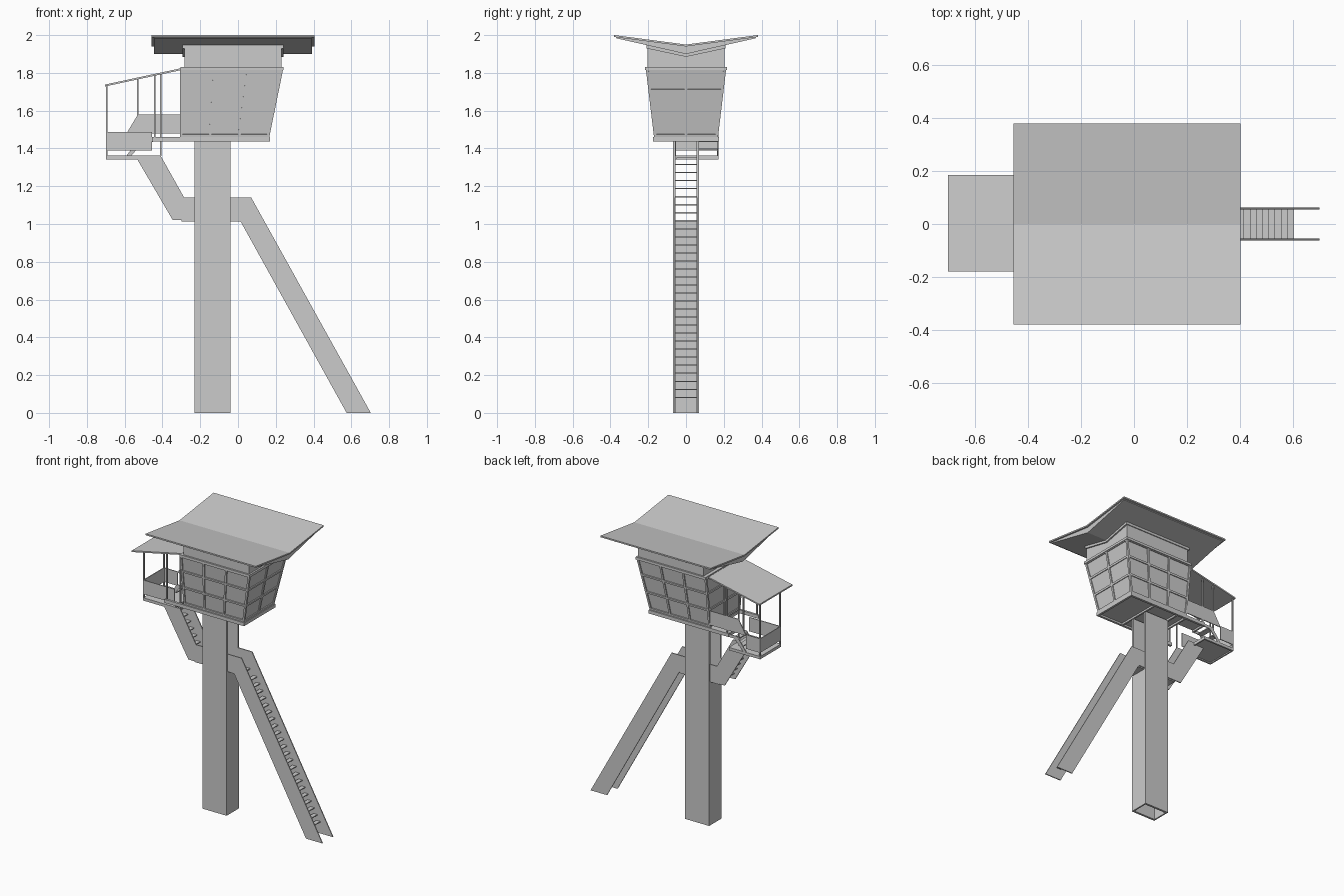
import bpy, bmesh
from mathutils import Vector


def make(name, verts, faces):
    me = bpy.data.meshes.new(name)
    me.from_pydata([tuple(v) for v in verts], [], faces)
    bm = bmesh.new()
    bm.from_mesh(me)
    bmesh.ops.recalc_face_normals(bm, faces=bm.faces)
    bm.to_mesh(me)
    bm.free()
    ob = bpy.data.objects.new(name, me)
    bpy.context.collection.objects.link(ob)
    return ob


def loft(name, a, b):
    n = len(a)
    faces = [tuple(range(n)), tuple(range(n, 2 * n))]
    faces += [(i, (i + 1) % n, n + (i + 1) % n, n + i) for i in range(n)]
    return make(name, a + b, faces)


def prism_y(name, prof, y0, y1):
    return loft(name, [(x, y0, z) for x, z in prof], [(x, y1, z) for x, z in prof])


def prism_x(name, prof, x0, x1):
    return loft(name, [(x0, y, z) for y, z in prof], [(x1, y, z) for y, z in prof])


def box(name, x0, x1, y0, y1, z0, z1):
    return prism_y(name, [(x0, z0), (x1, z0), (x1, z1), (x0, z1)], y0, y1)


def bar(name, p, q, w, side):
    """Square bar from p to q, one side aligned with the given direction."""
    p, q = Vector(p), Vector(q)
    s = Vector(side).normalized() * w / 2
    t = (q - p).cross(s).normalized() * w / 2
    ring = [s + t, s - t, -s - t, -s + t]
    return loft(name, [p + r for r in ring], [q + r for r in ring])


# Hollow column with a passage at the top for the stairs
for s in (-1, 1):
    y0, y1 = sorted((s * 0.055, s * 0.07))
    box("column_side", -0.23, -0.04, y0, y1, 0, 1.44)
box("column_right_wall", -0.05, -0.04, -0.055, 0.055, 0, 1.02)
box("column_left_wall", -0.23, -0.22, -0.055, 0.055, 0, 1.02)
box("passage_floor", -0.23, -0.04, -0.055, 0.055, 1.01, 1.02)

# Stair stringers
right = [(0.575, 0), (0.703, 0), (0.07, 1.14), (-0.04, 1.14), (-0.04, 1.02), (0.01, 1.02)]
left = [(-0.23, 1.02), (-0.345, 1.02), (-0.535, 1.345), (-0.535, 1.362),
        (-0.41, 1.362), (-0.285, 1.14), (-0.23, 1.14)]
for s in (-1, 1):
    prism_y("lower_stair_stringer", right, s * 0.055, s * 0.062)
    prism_y("upper_stair_stringer", left, s * 0.055, s * 0.062)

# Treads
step = 0.0425
for i in range(22):
    x, z = 0.59 - i * step * 0.553, 0.085 + i * step
    box("lower_tread", x - 0.015, x + 0.015, -0.056, 0.056, z - 0.006, z)
for i in range(1, 8):
    x, z = -0.30 - i * step * 0.57, 1.02 + i * step
    box("upper_tread", x - 0.015, x + 0.015, -0.056, 0.056, z - 0.006, z)
box("lower_stair_top", -0.04, 0.055, -0.056, 0.056, 1.012, 1.02)
box("upper_stair_bottom", -0.30, -0.23, -0.056, 0.056, 1.012, 1.02)

# Half landing with railing panels
box("landing_floor", -0.695, -0.455, -0.055, 0.165, 1.35, 1.362)
box("landing_beam_front", -0.70, -0.455, -0.062, -0.05, 1.342, 1.362)
box("landing_beam_back", -0.70, -0.455, 0.16, 0.172, 1.342, 1.362)
box("landing_beam_left", -0.70, -0.69, -0.062, 0.172, 1.342, 1.362)
box("landing_beam_right", -0.465, -0.455, 0.055, 0.172, 1.342, 1.362)
box("landing_rail_front", -0.70, -0.455, -0.062, -0.056, 1.388, 1.487)
box("landing_rail_left", -0.70, -0.694, -0.062, 0.172, 1.388, 1.487)
box("landing_rail_back", -0.70, -0.59, 0.166, 0.172, 1.388, 1.487)

# Short steps from landing to deck and the sloped railing
for x, z in ((-0.545, 1.40), (-0.505, 1.44)):
    box("deck_step", x - 0.02, x + 0.02, 0.062, 0.168, z - 0.007, z)
for y in (0.062, 0.166):
    prism_y("deck_step_stringer", [(-0.59, 1.362), (-0.565, 1.362), (-0.50, 1.435),
                                   (-0.45, 1.435), (-0.45, 1.455), (-0.52, 1.455)], y, y + 0.005)
prism_y("deck_rail", [(-0.59, 1.48), (-0.53, 1.58), (-0.30, 1.58), (-0.30, 1.48)], 0.166, 0.172)

# Cabin floor, deck and their edge beams
box("cabin_floor", -0.30, 0.165, -0.165, 0.165, 1.449, 1.457)
box("deck_floor", -0.45, -0.30, 0.062, 0.165, 1.449, 1.457)
for s in (-1, 1):
    prism_y("floor_side_beam", [(-0.455, 1.436), (0.17, 1.436), (0.17, 1.46), (-0.455, 1.46)],
            s * 0.16, s * 0.176)
box("floor_right_beam", 0.155, 0.17, -0.16, 0.16, 1.436, 1.46)
for x in (-0.455, -0.305, -0.235, -0.045):
    box("floor_joist", x, x + 0.012, 0.06 if x < -0.4 else -0.16, 0.16, 1.436, 1.455)

# Cabin walls, leaning outwards on three sides
zb, zt = 1.458, 1.825
low = [(-0.30, -0.162, zb), (0.158, -0.162, zb), (0.158, 0.162, zb), (-0.30, 0.162, zb)]
top = [(-0.30, -0.206, zt), (0.233, -0.206, zt), (0.233, 0.206, zt), (-0.30, 0.206, zt)]
loft("cabin_glazing", low, top)
W = 0.014
for k, cols in enumerate((3, 2, 3, 2)):
    a, b, c, d = (Vector(v) for v in (low[k], low[(k + 1) % 4], top[(k + 1) % 4], top[k]))
    for i in range(cols + 1):
        f = i / cols
        bar("window_mullion", a.lerp(b, f), d.lerp(c, f), W, b - a)
    for f in (0.03, 0.35, 0.68, 0.98):
        bar("window_rail", a.lerp(d, f), b.lerp(c, f), W, d - a)
box("cabin_top_rim", -0.305, 0.242, -0.217, 0.217, 1.815, 1.832)

# Neck under the roof, following the roof valley
prism_x("roof_neck", [(-0.205, 1.83), (0.205, 1.83), (0.205, 1.947), (0, 1.90), (-0.205, 1.947)],
        -0.282, 0.23)
prism_x("neck_trim", [(-0.21, 1.93), (0, 1.885), (0.21, 1.93), (0.21, 1.948), (0, 1.903),
                      (-0.21, 1.948)], -0.294, 0.24)

# Butterfly roof: tapered core and thin sheet on top
prism_x("roof_core", [(-0.368, 1.99), (-0.368, 1.983), (0, 1.90), (0.368, 1.983), (0.368, 1.99),
                      (0, 1.943)], -0.445, 0.392)
prism_x("roof_sheet", [(-0.38, 2.0), (-0.38, 1.99), (0, 1.94), (0.38, 1.99), (0.38, 2.0),
                       (0, 1.95)], -0.457, 0.404)

# Sloped canopy over the deck and its posts
prism_y("deck_canopy", [(-0.705, 1.728), (-0.30, 1.815), (-0.30, 1.825), (-0.705, 1.738)], -0.18, 0.186)
for x, y, z in ((-0.695, -0.057, 1.345), (-0.695, 0.167, 1.345), (-0.53, 0.167, 1.44),
                (-0.44, -0.165, 1.445), (-0.44, 0.167, 1.445), (-0.41, -0.057, 1.36)):
    box("canopy_post", x - 0.004, x + 0.004, y - 0.004, y + 0.004, z, 1.733 + (x + 0.705) * 0.215)
